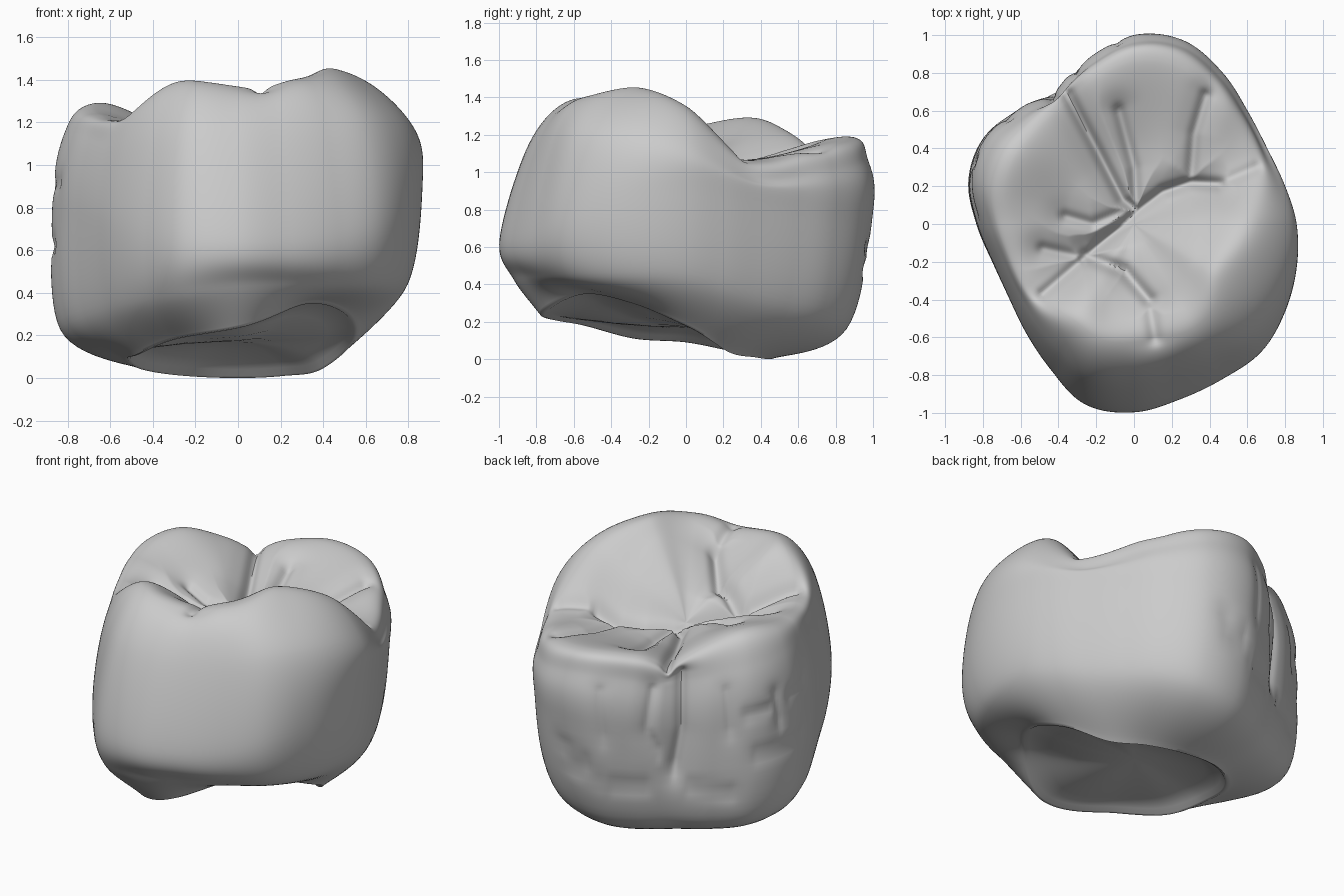
import bpy, bmesh, math
from mathutils import Vector

if "Cube" in bpy.data.objects:
    bpy.data.objects.remove(bpy.data.objects["Cube"])

N = 360                                # columns around the crown
STEPS = [12, 12, 12, 16, 28, 28]       # rings between neighbouring guide loops

# Greatest outline radius every 15 degrees, from +x counter-clockwise
OUTLINE = [.855, .818, .808, .845, .925, 1.0, .995, .91, .838, .862, .916, .902,
           .83, .775, .768, .81, .885, .988, .995, .958, .945, .955, .925, .89]

# Guide loops every 30 degrees: bottom margin (radius), then loops scaled to the outline
MARGIN_R = [.55, .45, .43, .45, .5, .52, .52, .55, .63, .78, .66, .6]
MARGIN_Z = [.18, .04, .01, 0, .01, .04, .09, .11, .18, .24, .36, .31]
LOW_S = [.92, .91, .89, .86, .92, .95, .96, .95, .94, .92, .91, .92]
LOW_Z = [.43, .32, .24, .16, .18, .2, .26, .32, .37, .43, .44, .44]
BELLY_Z = [.9, .85, .8, .8, .75, .8, .8, .75, .68, .64, .66, .8]
HIGH_S = [.97, .98, .98, .97, .96, .95, .93, .93, .89, .84, .87, .92]
HIGH_Z = [1.14, .96, 1.0, 1.07, 1.02, 1.12, 1.14, 1.1, 1.16, 1.15, 1.18, 1.2]
RIDGE_S = [.71, .88, .87, .87, .88, .8, .8, .82, .68, .63, .67, .61]
RIDGE_Z = [1.35, 1.07, 1.13, 1.19, 1.17, 1.29, 1.24, 1.22, 1.385, 1.37, 1.4, 1.44]
INNER_Z = [1.26, 1.08, 1.07, 1.08, 1.1, 1.15, 1.15, 1.12, 1.27, 1.3, 1.33, 1.38]
PIT_Z = 1.07

# Fissures on the biting surface: depth, width, path in x, y
FISSURES = [
    (.09, .03, [(.02, .07), (-.06, .13), (-.2, .4), (-.35, .68), (-.42, .76)]),
    (.06, .03, [(.01, .12), (0, .3), (-.08, .6)]),
    (.09, .03, [(.02, .07), (.15, .17), (.3, .22), (.45, .21)]),
    (.04, .03, [(.45, .21), (.65, .3)]),
    (.06, .03, [(.3, .22), (.32, .48), (.38, .68)]),
    (.09, .03, [(.02, .07), (-.1, -.04), (-.27, -.19)]),
    (.07, .03, [(-.27, -.19), (-.48, -.37)]),
    (.10, .035, [(-.25, -.17), (-.05, -.25), (.08, -.4)]),
    (.05, .035, [(.08, -.4), (.11, -.6)]),
    (.05, .03, [(-.27, -.18), (-.48, -.13)]),
    (.05, .03, [(0, .09), (-.22, .0), (-.36, .04)]),
]
# Grooves and wrinkles on the back left wall: depth, width, path in degrees, z
WRINKLES = [
    (.05, .03, [(123, 1.1), (123, .75), (120, .5)]),
    (.025, .02, [(112, 1.0), (110, .75), (115, .6)]),
    (.015, .018, [(95, 1.0), (96, .7)]),
    (.015, .018, [(140, 1.0), (141, .75)]),
    (.02, .018, [(158, .95), (160, .75)]),
    (.018, .018, [(147, .85), (156, .87)]),
    (.018, .018, [(165, .9), (175, .92)]),
    (.018, .018, [(150, .6), (172, .62)]),
    (.018, .018, [(80, .62), (90, .54)]),
    (.018, .018, [(82, .5), (94, .43)]),
    (.018, .018, [(98, .4), (110, .41)]),
    (.018, .018, [(126, .4), (142, .37)]),
]


def cubic(a, b, c, d, t):
    return .5 * (2 * b + (c - a) * t + (2 * a - 5 * b + 4 * c - d) * t * t
                 + (3 * b - a - 3 * c + d) * t ** 3)


def around(values, u):
    """Smooth closed interpolation, u in 0..1."""
    n = len(values)
    i = int(u * n)
    return cubic(values[i - 1], values[i % n], values[(i + 1) % n],
                 values[(i + 2) % n], u * n - i)


def along(points, i, t):
    """Smooth open interpolation inside segment i."""
    last = len(points) - 1
    return cubic(points[max(i - 1, 0)], points[i], points[i + 1],
                 points[min(i + 2, last)], t)


def prepare(grooves):
    return [(d, w, Vector(a), Vector(b) - Vector(a))
            for d, w, path in grooves for a, b in zip(path, path[1:])]


def cut(segments, p):
    """Depth of the deepest groove at p: a sharp line within a soft valley."""
    best = 0
    for depth, width, a, ab in segments:
        t = max(0, min(1, (p - a).dot(ab) / ab.length_squared))
        q = ((p - a - ab * t).length / width) ** 2
        if q < 60:
            best = max(best, depth * (.5 * math.exp(-q) + .5 * math.exp(-q / 9)))
    return best


# Wall grooves use arc length so that both axes share one scale
WALL = prepare([(d, w, [(math.radians(a) * .9, z) for a, z in path]) for d, w, path in WRINKLES])
TOP = prepare(FISSURES)

# Column profiles from margin to centre
columns = []
for k in range(N):
    u = k / N
    ang = u * math.tau
    R = around(OUTLINE, u)
    g = lambda values: around(values, u)
    prof = [Vector((g(MARGIN_R), g(MARGIN_Z))), Vector((R * g(LOW_S), g(LOW_Z))),
            Vector((R, g(BELLY_Z))), Vector((R * g(HIGH_S), g(HIGH_Z))),
            Vector((R * g(RIDGE_S), g(RIDGE_Z))), Vector((R * .4, g(INNER_Z))),
            Vector((0, PIT_Z))]
    col = []
    # Shallow recessed underside inside a thin lip
    for f, lift in ((.25, .03), (.5, .03), (.75, .028), (.93, .022), (.97, 0)):
        col.append((prof[0].x * f, prof[0].y * f * f + .14 * (1 - f * f) + lift))
    for i, steps in enumerate(STEPS):
        for j in range(steps):
            s = i + j / steps
            r, z = along(prof, i, j / steps)
            if 0 < s < 3.8 and 1.2 < ang < 3.3:
                r -= cut(WALL, Vector((ang * .9, z))) * min(1, (3.8 - s) / .5)
            top = max(0, min(1, (s - 3) / .9))
            if top > 0:
                z -= top * cut(TOP, Vector((r * math.cos(ang), r * math.sin(ang))))
            col.append((r, z))
    columns.append(col)

# Crown skin
bm = bmesh.new()
grid = [[bm.verts.new((r * math.cos(k / N * math.tau), r * math.sin(k / N * math.tau), max(z, 0)))
         for r, z in col] for k, col in enumerate(columns)]
pit = bm.verts.new((0, 0, PIT_Z - cut(TOP, Vector((0, 0)))))
base = bm.verts.new((0, 0, .17))
for k in range(N):
    a, b = grid[k], grid[(k + 1) % N]
    for j in range(len(a) - 1):
        bm.faces.new((a[j], b[j], b[j + 1], a[j + 1]))
    bm.faces.new((a[-1], b[-1], pit))
    bm.faces.new((b[0], a[0], base))
bmesh.ops.recalc_face_normals(bm, faces=bm.faces)

mesh = bpy.data.meshes.new("tooth_crown")
bm.to_mesh(mesh)
bm.free()
crown = bpy.data.objects.new("tooth_crown", mesh)
bpy.context.collection.objects.link(crown)
bpy.context.view_layer.objects.active = crown
crown.select_set(True)
bpy.ops.object.shade_smooth_by_angle(angle=math.radians(50))
